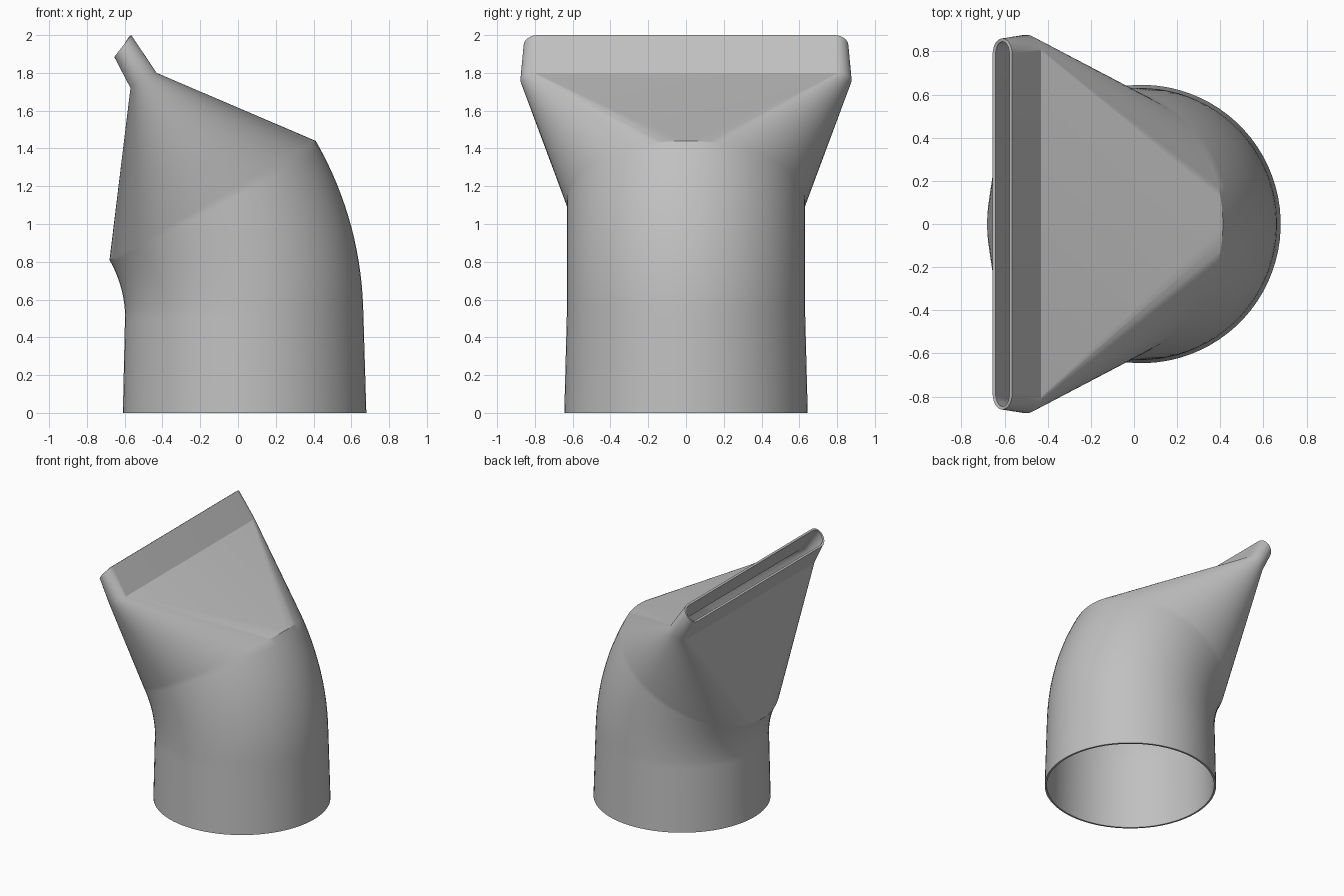
import bpy, bmesh
from math import sin, cos, pi, radians

cube = bpy.data.objects.get("Cube")
if cube:
    bpy.data.objects.remove(cube, do_unlink=True)

HALF = 40                      # points on each half of a ring
STEP = pi / HALF


def ring(cx, cz, tilt, radius, straight=0.0):
    """Tilted circle, or a slot with rounded ends if straight > 0."""
    pts = []
    for side in (1, -1):
        for i in range(HALF):
            if straight:
                t = -pi / 2 + pi * i / (HALF - 1)
            else:
                t = -pi / 2 + STEP * (i + 0.5)
            t *= side
            u = radius * sin(t)
            y = side * (straight + radius * cos(t))
            pts.append((cx + u * cos(tilt), y, cz + u * sin(tilt)))
    return pts


# Slightly tapered round socket
rings = [ring(0.035, 0, 0, 0.645), ring(0.033, 0.5, 0, 0.632)]

# Elbow, bent by 30 degrees about a pivot on the left
pivot_x, pivot_z, bend = -1.216, 0.5, 1.249
for k in range(1, 17):
    a = radians(30) * k / 16
    rings.append(ring(pivot_x + bend * cos(a), pivot_z + bend * sin(a), a, 0.631))

# Round-to-slot transition and the slot lip
rings.append(ring(-0.50, 1.76, radians(30), 0.08, 0.797))
rings.append(ring(-0.61, 1.942, radians(52), 0.073, 0.787))

# Skin the rings
bm = bmesh.new()
loops = [[bm.verts.new(p) for p in r] for r in rings]
n = 2 * HALF
for low, high in zip(loops, loops[1:]):
    for i in range(n):
        j = (i + 1) % n
        bm.faces.new((low[i], low[j], high[j], high[i]))
bmesh.ops.recalc_face_normals(bm, faces=bm.faces)
# Make the open shell face outward
bm.faces.ensure_lookup_table()
f = bm.faces[0]
c = f.calc_center_median()
if f.normal.x * (c.x - 0.035) + f.normal.y * c.y < 0:
    bmesh.ops.reverse_faces(bm, faces=bm.faces)

mesh = bpy.data.meshes.new("nozzle_shell")
bm.to_mesh(mesh)
bm.free()
nozzle = bpy.data.objects.new("nozzle_shell", mesh)
bpy.context.collection.objects.link(nozzle)

# Plain grey plastic
grey = bpy.data.materials.new("grey_plastic")
grey.use_nodes = True
colour = (0.53, 0.53, 0.53, 1)
grey.diffuse_color = colour
grey.node_tree.nodes["Principled BSDF"].inputs["Base Color"].default_value = colour
mesh.materials.append(grey)

# Thin wall, open at both ends
wall = nozzle.modifiers.new("wall", 'SOLIDIFY')
wall.thickness = 0.015
wall.offset = -1

bpy.ops.object.select_all(action='DESELECT')
bpy.context.view_layer.objects.active = nozzle
nozzle.select_set(True)
bpy.ops.object.modifier_apply(modifier="wall")
bpy.ops.object.shade_smooth_by_angle(angle=radians(25))
